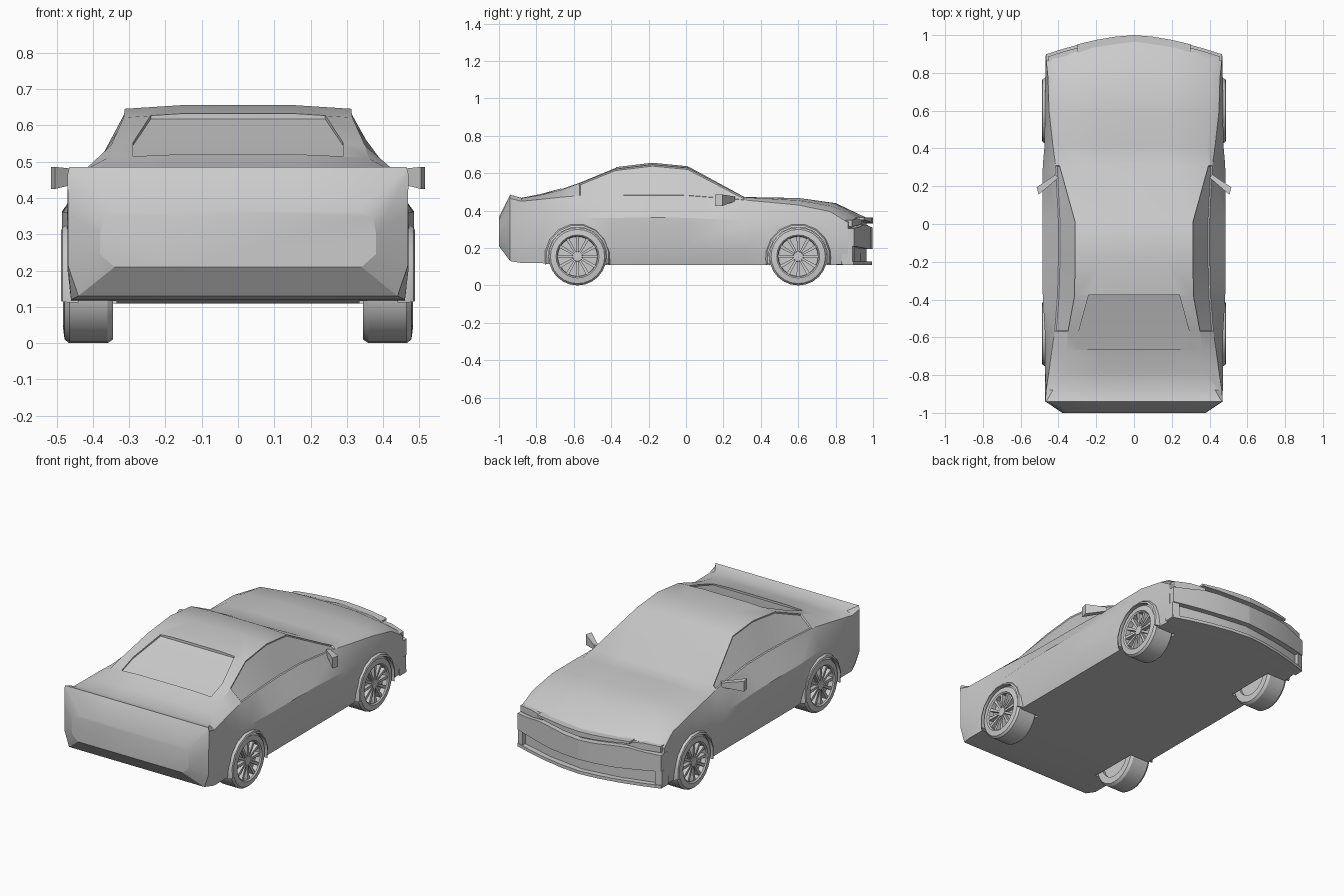
import bpy, bmesh
from math import sin, cos, pi, radians

if "Cube" in bpy.data.objects:
    bpy.data.objects.remove(bpy.data.objects["Cube"])


def bow(x):
    return 0.1 * (abs(x) / 0.47) ** 1.6


def finish(bm, name, mirror=False, angle=28):
    bmesh.ops.remove_doubles(bm, verts=bm.verts, dist=1e-5)
    bmesh.ops.recalc_face_normals(bm, faces=bm.faces)
    me = bpy.data.meshes.new(name)
    bm.to_mesh(me)
    bm.free()
    ob = bpy.data.objects.new(name, me)
    bpy.context.collection.objects.link(ob)
    bpy.ops.object.select_all(action='DESELECT')
    ob.select_set(True)
    bpy.context.view_layer.objects.active = ob
    if mirror:
        mod = ob.modifiers.new("Mirror", 'MIRROR')
        mod.use_mirror_merge = False
        bpy.ops.object.modifier_apply(modifier=mod.name)
    bpy.ops.object.shade_smooth_by_angle(angle=radians(angle))
    return ob


def loft(rings, closed_path=False, caps=True, ring_closed=True):
    """Join equal-length point rings with quads."""
    bm = bmesh.new()
    vs = [[bm.verts.new(p) for p in r] for r in rings]
    n = len(vs[0])
    last = len(vs) if closed_path else len(vs) - 1
    for i in range(last):
        a, b = vs[i], vs[(i + 1) % len(vs)]
        for k in range(n if ring_closed else n - 1):
            j = (k + 1) % n
            bm.faces.new((a[k], a[j], b[j], b[k]))
    if caps and not closed_path:
        bm.faces.new(vs[0])
        bm.faces.new(vs[-1])
    return bm


def lathe(profile, cy, cz, n, a0=0, a1=2 * pi, ring_closed=True):
    """Turn an (x, radius) profile around an axis parallel to x."""
    full = a1 - a0 > 6.28
    steps = n if full else n + 1
    rings = []
    for i in range(steps):
        t = a0 + (a1 - a0) * i / n
        rings.append([(x, cy + r * cos(t), cz + r * sin(t)) for x, r in profile])
    return loft(rings, full, True, ring_closed)


def cut(target, cutter):
    mod = target.modifiers.new("Cut", 'BOOLEAN')
    mod.operation = 'DIFFERENCE'
    mod.solver = 'EXACT'
    mod.object = cutter
    bpy.ops.object.select_all(action='DESELECT')
    bpy.context.view_layer.objects.active = target
    target.select_set(True)
    bpy.ops.object.modifier_apply(modifier=mod.name)
    bpy.data.objects.remove(cutter)


def strip(name, pts, front, depth=0.06):
    """Mirrored bar following the bowed nose; pts are (x, z low, z high)."""
    rings = []
    for x, lo, hi in pts:
        y = front - bow(x)
        rings.append([(x, y, lo), (x, y, hi), (x, y - depth, hi), (x, y - depth, lo)])
    return finish(loft(rings), name, True)


# Body stations: y, bow, floor z, floor w, side w, shoulder w, z, top edge w, z, centre z
stations = [
    (-1.00, 0, .210, .34, .38, .37, .350, .33, .365, .365),
    (-0.94, 0, .130, .44, .468, .47, .465, .465, .485, .485),
    (-0.88, 0, .120, .46, .470, .465, .450, .43, .467, .468),
    (-0.78, 0, .120, .46, .470, .45, .460, .37, .483, .488),
    (-0.67, 0, .110, .46, .470, .435, .472, .36, .510, .518),
    (-0.57, 0, .110, .46, .472, .42, .480, .35, .545, .555),
    (-0.38, 0, .110, .46, .483, .405, .480, .315, .622, .632),
    (-0.18, 0, .110, .46, .485, .40, .482, .312, .646, .656),
    (0.01, 0, .110, .46, .485, .40, .480, .312, .628, .637),
    (0.31, 0, .110, .46, .483, .415, .457, .395, .472, .474),
    (0.42, 0, .110, .46, .473, .43, .447, .385, .465, .470),
    (0.60, 0, .110, .46, .472, .45, .430, .39, .455, .468),
    (0.80, .3, .110, .46, .470, .455, .395, .40, .425, .440),
    (0.965, 1, .112, .45, .468, .465, .335, .43, .350, .362),
]
rings = []
for y, b, zb, wb, w, ws, zs, wr, zr, zt in stations:
    half = [(0, zb), (wb / 2, zb), (wb, zb), (w, zb + (zs - zb) * .25),
            (w, zb + (zs - zb) * .68), (ws, zs), (wr, zr), (wr / 2, zt), (0, zt)]
    ring = half + [(-x, z) for x, z in half[7:0:-1]]
    rings.append([(x, y - b * bow(x), z) for x, z in ring])
bm = loft(rings, caps=False)
bm.verts.ensure_lookup_table()
bm.faces.ensure_lookup_table()
# Side window panels, slightly sunk
windows = [bm.faces[i * 16 + k] for i in range(5, 9) for k in (5, 10)]
# Rear and nose caps
bm.faces.new([bm.verts[i] for i in range(16)])
base = 16 * (len(stations) - 1)
for s in (1, -1):
    for poly in ((0, 1, 7, 8), (1, 2, 6, 7), (2, 3, 4, 5, 6)):
        bm.faces.new([bm.verts[base + (s * i) % 16] for i in poly])
bmesh.ops.recalc_face_normals(bm, faces=bm.faces)
bmesh.ops.inset_region(bm, faces=windows, thickness=.006, depth=-.006, use_even_offset=True)
body = finish(bm, "body")

# Rear window recess and wheel wells
rows = [(.24, -.375, .618), (.29, -.56, .544), (.29, -.665, .508)]
cutter = finish(loft([[(-x, y, z), (x, y, z), (x, y, z + .2), (-x, y, z + .2)]
                      for x, y, z in rows]), "rear_window_cutter")
cut(body, cutter)
wheel_z, wheel_ys = .155, {"rear": -.58, "front": .60}
for label, y in wheel_ys.items():
    well = [(.335, 0), (.335, .162), (.6, .162), (.6, 0)]
    cut(body, finish(lathe(well, y, wheel_z, 16, ring_closed=False), "well_cutter", True))
bpy.ops.object.shade_smooth_by_angle(angle=radians(28))

# Wheels and arch flares
for label, y in wheel_ys.items():
    tyre = [(.345, .105), (.345, .145), (.36, .155), (.465, .155), (.478, .145),
            (.482, .115), (.475, .108), (.44, .105)]
    finish(lathe(tyre, y, wheel_z, 24), label + "_tyres", True)
    rim = [(.36, 0), (.36, .107), (.448, .107), (.448, 0)]
    finish(lathe(rim, y, wheel_z, 24, ring_closed=False), label + "_rims", True)
    hub = [(.44, 0), (.44, .03), (.472, .026), (.474, 0)]
    finish(lathe(hub, y, wheel_z, 12, ring_closed=False), label + "_hubs", True)
    bm = bmesh.new()
    for i in range(12):
        t = 2 * pi * i / 12
        vs = []
        for x, r, h in ((.445, .02, .005), (.468, .02, .005), (.475, .109, .009), (.445, .109, .009)):
            vs.append([bm.verts.new((x, y + r * cos(t) - s * h * sin(t),
                                     wheel_z + r * sin(t) + s * h * cos(t))) for s in (-1, 1)])
        for k in range(4):
            a, b = vs[k], vs[(k + 1) % 4]
            bm.faces.new((a[0], a[1], b[1], b[0]))
        for s in (0, 1):
            bm.faces.new([v[s] for v in vs])
    finish(bm, label + "_spokes", True)
    flare = [(.44, .158), (.488, .158), (.484, .168), (.465, .178), (.44, .178)]
    finish(lathe(flare, y, wheel_z, 9, radians(-14), radians(194)), label + "_arches", True)

# Nose: grille lip, bumper, lamps, corner posts and chin
strip("grille_lip", [(0, .332, .362), (.1, .335, .362), (.2, .343, .363), (.3, .35, .362)], 1.0)
strip("bumper", [(0, .195, .31), (.1, .195, .313), (.2, .195, .322), (.29, .2, .325),
                 (.38, .205, .312), (.466, .21, .305)], .997)
strip("headlights", [(.27, .333, .35), (.36, .318, .358), (.455, .315, .35)], .982)
strip("corner_posts", [(.43, .115, .21), (.468, .115, .21)], .99)
strip("chin", [(0, .11, .128), (.12, .11, .128), (.24, .11, .128), (.36, .11, .128), (.466, .11, .128)], .995)

# Door mirrors
top = [(.40, .245), (.415, .262), (.515, .195), (.505, .155)]
mid = [.45, .45, .425, .425]
high = [.475, .475, .486, .486]
finish(loft([[(x, y, z) for (x, y), z in zip(top, zs)] for zs in (mid, high)]),
       "door_mirrors", True)
